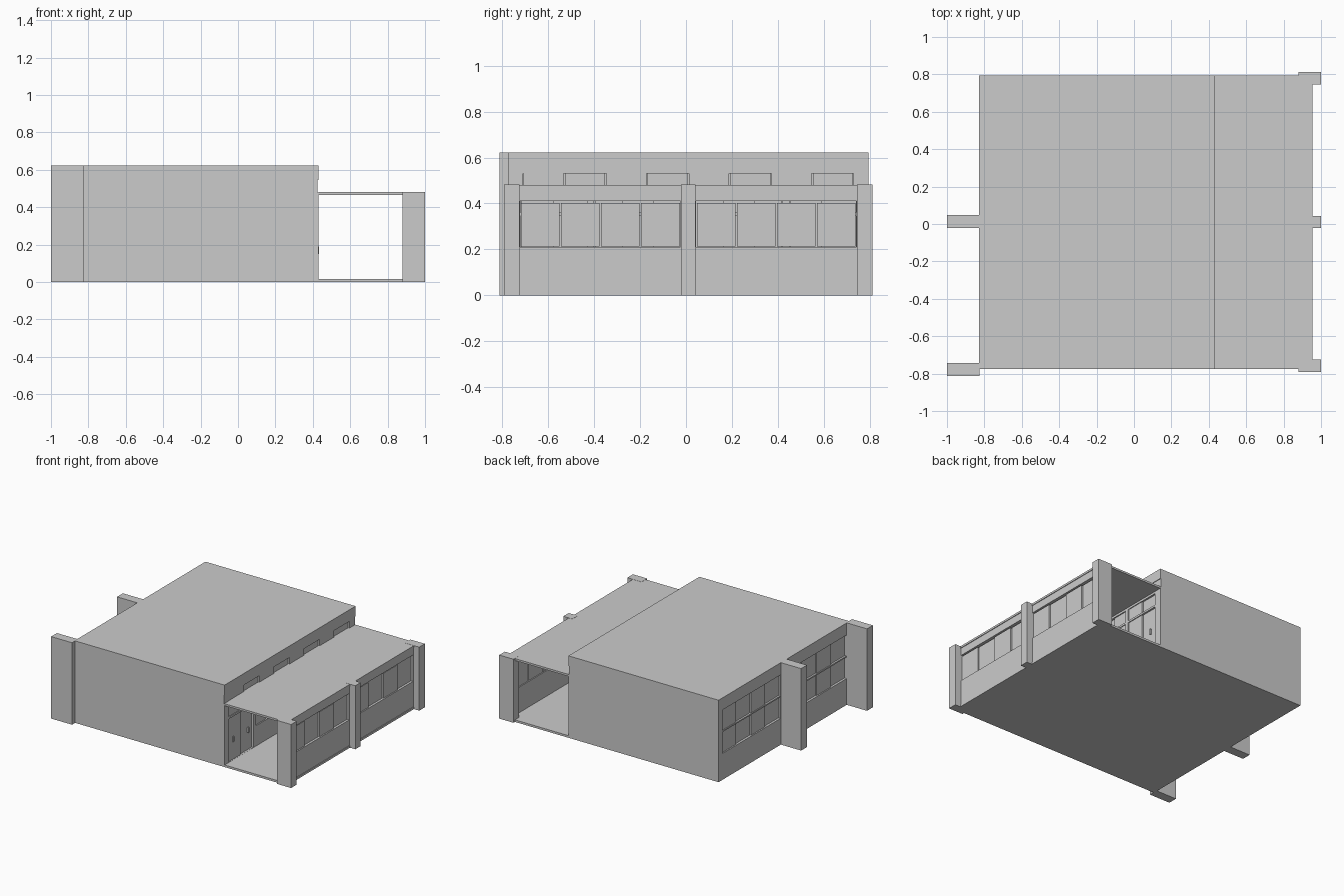
import bpy, bmesh

if "Cube" in bpy.data.objects:
    bpy.data.objects.remove(bpy.data.objects["Cube"])


def box(name, x, y, z):
    """Axis-aligned box from (min, max) pairs."""
    bm = bmesh.new()
    bmesh.ops.create_cube(bm, size=1)
    for v in bm.verts:
        v.co = [(r[0] + r[1]) / 2 + c * (r[1] - r[0]) for c, r in zip(v.co, (x, y, z))]
    me = bpy.data.meshes.new(name)
    bm.to_mesh(me)
    bm.free()
    ob = bpy.data.objects.new(name, me)
    bpy.context.collection.objects.link(ob)
    return ob


def cut(target, x, y, z):
    """Subtract a box from the target."""
    cutter = box("cutter", x, y, z)
    cutter.hide_render = True
    mod = target.modifiers.new("opening", 'BOOLEAN')
    mod.operation = 'DIFFERENCE'
    mod.solver = 'EXACT'
    mod.object = cutter
    bpy.context.view_layer.objects.active = target
    bpy.ops.object.modifier_apply(modifier=mod.name)
    bpy.data.objects.remove(cutter)


def sliding_panes(name, face, sign, y, z, count=4, first=0):
    """Row of panes on alternating tracks, behind a wall face looking along sign*x."""
    w = (y[1] - y[0]) / count
    for i in range(count):
        depth = 0.006 if i % 2 == first else 0.014
        xs = sorted((face - sign * depth, face - sign * 0.024))
        gap = 0.003
        box(f"{name}_{i + 1}", xs, (y[0] + i * w + gap, y[0] + (i + 1) * w - gap), z)


FRONT, BACK = -0.775, 0.795
bays = {"front": (-0.74, -0.035), "rear": (0.05, 0.75)}

# Main room block with window recesses on the left side
room = box("room_block", (-0.83, 0.43), (FRONT, BACK), (0, 0.622))
for label, y in bays.items():
    cut(room, (-0.9, -0.81), y, (0.2, 0.53))
    for row, z in (("lower", (0.203, 0.362)), ("upper", (0.372, 0.527))):
        sliding_panes(f"{label}_{row}_window", -0.83, -1, y, z, first=1)
    box(f"{label}_window_transom", (-0.83, -0.805), y, (0.362, 0.372))

# Clerestory strip above the corridor roof: shallow groove and deeper window
cut(room, (0.425, 0.5), (-0.9, 0.9), (0.479, 0.545))
cut(room, (0.405, 0.5), (-0.71, 0.73), (0.479, 0.53))
sliding_panes("clerestory_window", 0.43, 1, (-0.71, 0.73), (0.48, 0.53), count=8)

# Doors with transoms and inner windows along the corridor wall
doors = {"front": (-0.72, -0.43), "rear": (0.45, 0.74)}
for label, y in doors.items():
    cut(room, (0.41, 0.5), y, (0.017, 0.45))
    sliding_panes(f"{label}_door", 0.43, 1, y, (0.017, 0.345), count=2)
    sliding_panes(f"{label}_door_transom_pane", 0.43, 1, y, (0.36, 0.45), count=2)
    box(f"{label}_door_head", (0.408, 0.43), y, (0.345, 0.36))
    mid = (y[0] + y[1]) / 2
    for side in (-1, 1):
        handle = mid + side * 0.09
        box(f"{label}_door_handle", (0.42, 0.432), (handle - 0.004, handle + 0.004), (0.15, 0.19))
for label, y in (("front", (-0.40, -0.02)), ("rear", (0.04, 0.42))):
    cut(room, (0.41, 0.5), y, (0.17, 0.45))
    sliding_panes(f"{label}_inner_window", 0.43, 1, y, (0.172, 0.345), count=3)
    sliding_panes(f"{label}_inner_upper_window", 0.43, 1, y, (0.36, 0.448), count=3)
    box(f"{label}_inner_transom", (0.408, 0.43), y, (0.345, 0.36))

# Corridor open at both ends
box("corridor_floor", (0.43, 0.955), (FRONT, BACK), (0, 0.016))
box("corridor_roof", (0.43, 0.955), (FRONT, BACK), (0.466, 0.481))
outer = box("corridor_outer_wall", (0.922, 0.95), (-0.74, 0.76), (0.016, 0.466))
for label, y in (("front", (-0.722, -0.024)), ("rear", (0.044, 0.742))):
    cut(outer, (0.9, 1), y, (0.21, 0.41))
    sliding_panes(f"{label}_corridor_window", 0.95, 1, y, (0.213, 0.402))

# Right-hand posts
for label, x0, y in (("front", 0.88, (-0.792, -0.725)), ("middle", 0.925, (-0.022, 0.042)),
                     ("rear", 0.88, (0.745, 0.812))):
    box(f"{label}_right_post", (x0, 1), y, (0, 0.482))

# Left-hand pier fins
for label, y in (("front", (-0.812, -0.742)), ("middle", (-0.022, 0.048))):
    box(f"{label}_left_pier", (-1, -0.825), y, (0, 0.622))
